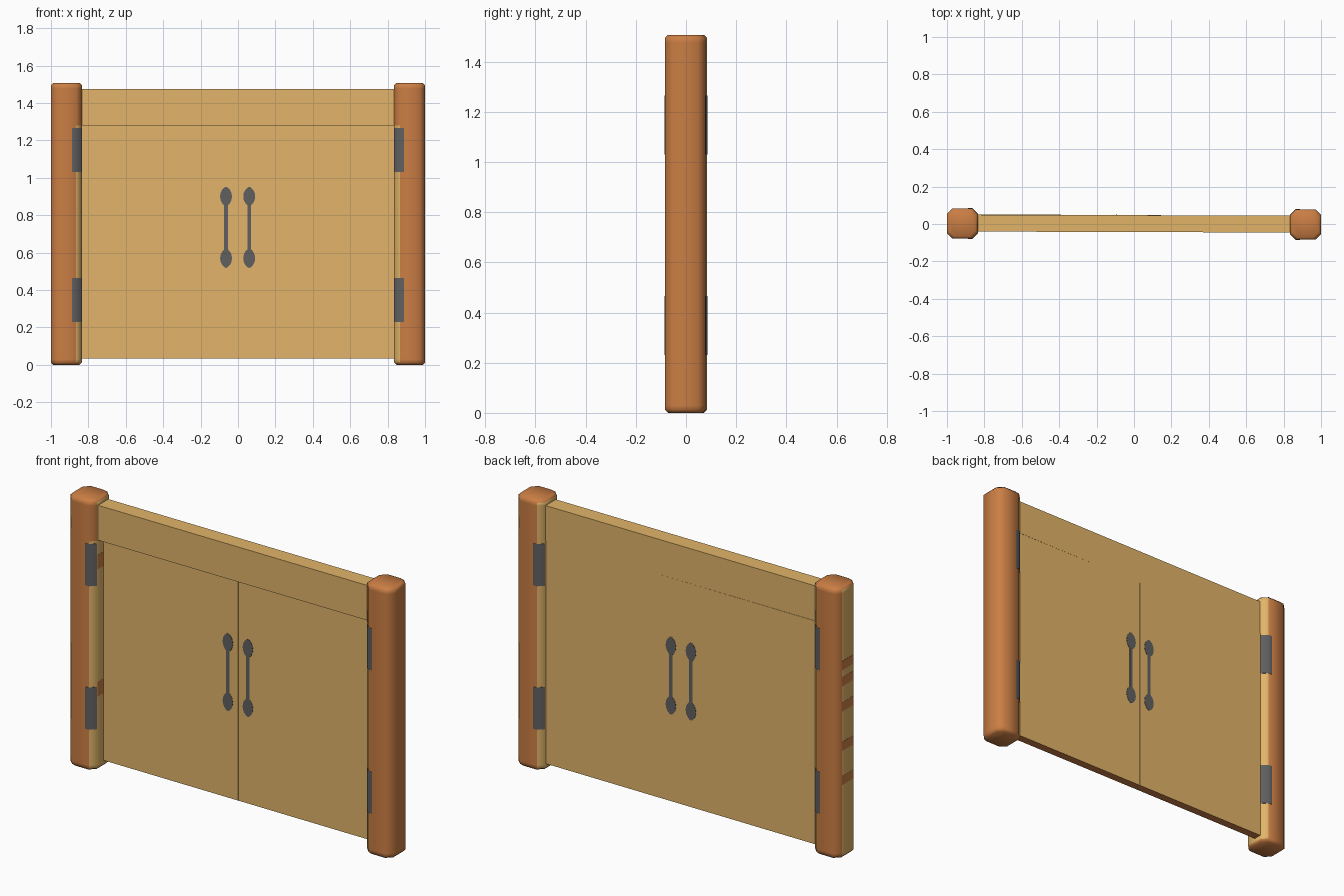
import bpy, bmesh, math

if "Cube" in bpy.data.objects:
    bpy.data.objects.remove(bpy.data.objects["Cube"])


def material(name, r, g, b):
    lin = [((c / 255 + 0.055) / 1.055) ** 2.4 for c in (r, g, b)]
    m = bpy.data.materials.new(name)
    m.diffuse_color = (*lin, 1)
    m.use_nodes = True
    m.node_tree.nodes["Principled BSDF"].inputs["Base Color"].default_value = m.diffuse_color
    return m


BROWN = material("brown wood", 203, 126, 68)
TAN = material("tan wood", 226, 180, 105)
GREY = material("dark iron", 96, 96, 96)


def finish(bm, name, mats, smooth=None, skew=0.003):
    """Store the mesh; the whole gate is turned very slightly."""
    bmesh.ops.recalc_face_normals(bm, faces=bm.faces[:])
    for v in bm.verts:
        v.co.y -= skew * v.co.x
    me = bpy.data.meshes.new(name)
    bm.to_mesh(me)
    bm.free()
    for m in mats:
        me.materials.append(m)
    ob = bpy.data.objects.new(name, me)
    bpy.context.collection.objects.link(ob)
    if smooth:
        bpy.ops.object.select_all(action='DESELECT')
        ob.select_set(True)
        bpy.context.view_layer.objects.active = ob
        bpy.ops.object.shade_smooth_by_angle(angle=math.radians(smooth))
    return ob


def box(name, x, y, z, mats, bottom=0, skew=0.003):
    bm = bmesh.new()
    bmesh.ops.create_cube(bm, size=1)
    for v in bm.verts:
        v.co = [(r[0] + r[1]) / 2 + c * (r[1] - r[0]) for c, r in zip(v.co, (x, y, z))]
    bm.normal_update()
    for f in bm.faces:
        if f.normal.z < -0.5:
            f.material_index = bottom
    return finish(bm, name, mats, skew=skew)


def prism(name, pts, to3d, d0, d1, mat, smooth=None, skew=0.003):
    """Extrude a flat outline between two depths."""
    bm = bmesh.new()
    a, b = ([bm.verts.new(to3d(p, d)) for p in pts] for d in (d0, d1))
    bm.faces.new(a)
    bm.faces.new(b)
    n = len(pts)
    for i in range(n):
        bm.faces.new((a[i], a[(i + 1) % n], b[(i + 1) % n], b[i]))
    return finish(bm, name, [mat], smooth, skew)


# Posts: chamfered columns with eased ends, lighter on the inner faces
HX, HY, CH, CX, SEAM = 0.0825, 0.081, 0.03, 0.9175, 1.28


def post(name, side):
    bm = bmesh.new()
    rings = []
    for z, inset in ((0, 0.012), (0.012, 0), (0.03, 0), (SEAM, 0),
                     (1.477, 0), (1.495, 0), (1.507, 0.012)):
        a, b = HX - inset, HY - inset
        pts = [(a, b - CH), (a - CH, b), (CH - a, b), (-a, b - CH),
               (-a, CH - b), (CH - a, -b), (a - CH, -b), (a, CH - b)]
        rings.append([bm.verts.new((side * CX + x, y, z)) for x, y in pts])
    for lo, hi in zip(rings, rings[1:]):
        for i in range(8):
            j = (i + 1) % 8
            bm.faces.new((lo[i], lo[j], hi[j], hi[i]))
    bm.faces.new(rings[0])
    bm.faces.new(rings[-1])
    bmesh.ops.recalc_face_normals(bm, faces=bm.faces[:])
    for f in bm.faces:
        n, z = f.normal, f.calc_center_median().z
        upright = abs(n.z) < 0.1
        inner = -side * n.x > 0.3 and (n.y > -0.1 or z < SEAM)
        outer = side < 0 and n.x < -0.9
        if upright and (inner or outer):
            f.material_index = 1
    finish(bm, name, [BROWN, TAN], 60)


post("left_post", -1)
post("right_post", 1)

# Brown bands on the outer and inner sides of the left post
for z in (0.41, 0.60, 0.82, 0.96, 1.05):
    box("outer_band", (-1.001, -0.998), (-0.05, 0.05), (z, z + 0.05), [BROWN])
for z in (0.41, 1.12):
    box("inner_band", (-0.837, -0.834), (-0.05, 0.01), (z, z + 0.08), [BROWN])

# Thin door leaves, flush at the back and set back at the front, under a thick beam
Y, DOOR = (-0.043, 0.047), (0.002, 0.0475)
box("left_door", (-0.836, -0.0003), DOOR, (0.035, SEAM), [TAN, BROWN], 1, 0.005)
box("right_door", (0.0003, 0.836), DOOR, (0.035, SEAM), [TAN, BROWN], 1, 0.005)
box("top_beam", (-0.836, 0.836), Y, (SEAM, 1.475), [TAN])

# Hinge plates wrapped over the inner chamfers, front and back
T = 0.0015
for sx in (-1, 1):
    for sy in (-1, 1):
        for z in (0.23, 1.03):
            pts = [(0.887, HY - T), (0.887, HY + T), (0.8645, HY + T),
                   (0.834, HY - CH + T), (0.836, HY - CH - T), (0.866, HY - T)]
            prism("hinge", pts, lambda p, d: (sx * p[0], sy * p[1], d),
                  z, z + 0.235, GREY, 60)

# Flat pull handles with leaf-shaped ends, on both faces
leaf = [(0.032 * math.sin(t) * abs(math.sin(t)) ** 0.3, 0.052 * math.cos(t))
        for t in (i * math.tau / 16 for i in range(16))]
for x in (-0.064, 0.06):
    for y0, y1 in ((DOOR[0] - 0.0015, DOOR[0] + 0.002), (DOOR[1] - 0.002, DOOR[1] + 0.0015)):
        box("handle_bar", (x - 0.01, x + 0.01), (y0, y1), (0.6, 0.87), [GREY], skew=0.005)
        for z in (0.57, 0.9):
            prism("handle_end", leaf, lambda p, d: (x + p[0], d, z + p[1]),
                  y0, y1, GREY, skew=0.005)
